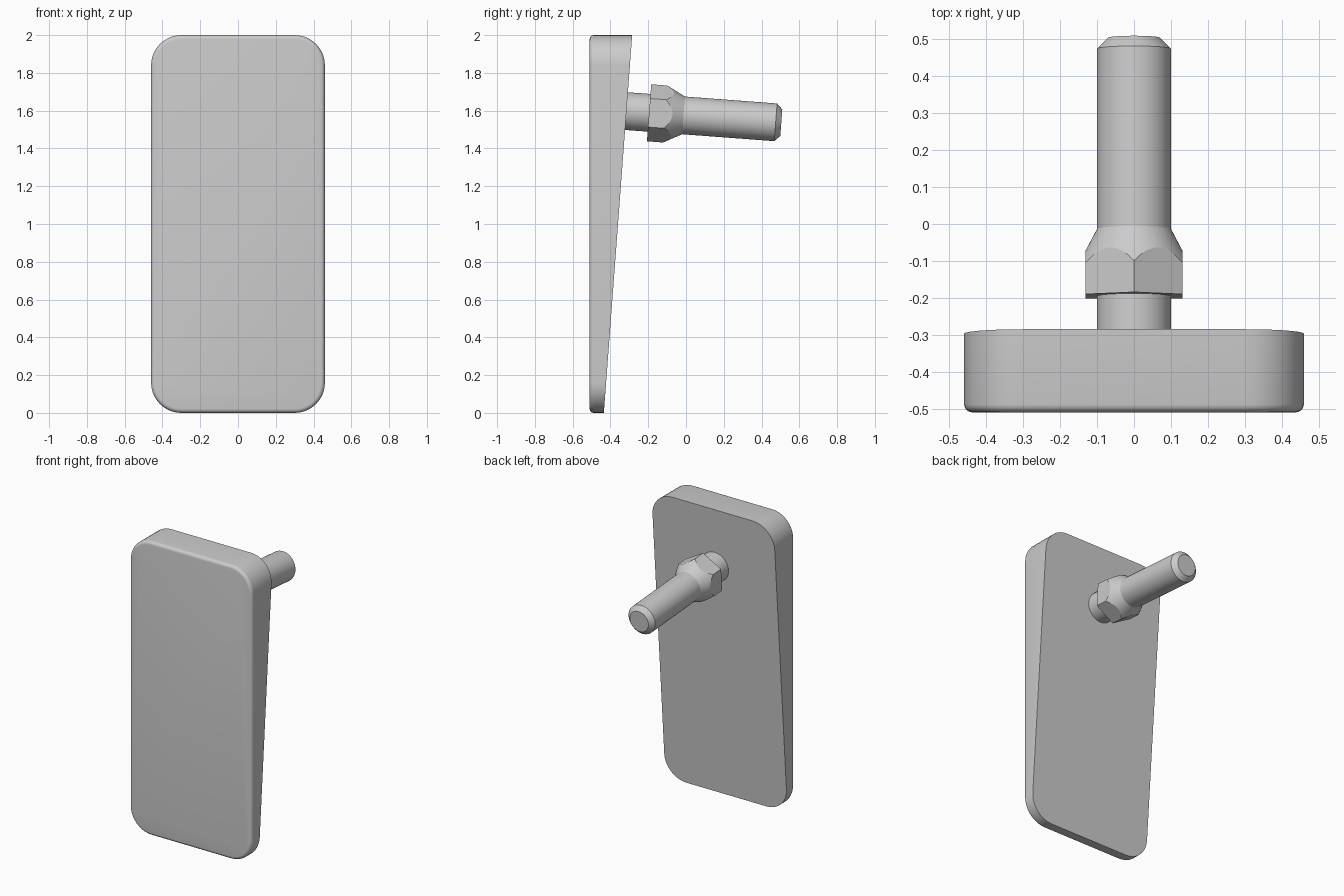
import bpy, bmesh, math
from mathutils import Matrix, Vector

cube = bpy.data.objects.get("Cube")
if cube:
    bpy.data.objects.remove(cube, do_unlink=True)

GREY = (0.6, 0.6, 0.6, 1.0)
grey = bpy.data.materials.new("plain_grey")
grey.use_nodes = True
grey.diffuse_color = GREY
grey.node_tree.nodes["Principled BSDF"].inputs["Base Color"].default_value = GREY

SLOPE = 0.075                      # taper of the wedge, also the stud's tilt
FRONT, BACK_LOW = -0.51, -0.435    # y of the front face, and of the back at z = 0
HALF_W, HEIGHT, CORNER, FILLET = 0.46, 2.0, 0.16, 0.022
SEGMENTS = 48


def loft(name, rings, place=Matrix()):
    """Skin a stack of equal-length rings, cap both ends and shade smooth."""
    bm = bmesh.new()
    loops = [[bm.verts.new(place @ Vector(p)) for p in ring] for ring in rings]
    n = len(loops[0])
    for a, b in zip(loops, loops[1:]):
        for i in range(n):
            j = (i + 1) % n
            bm.faces.new((a[i], a[j], b[j], b[i]))
    bm.faces.new(loops[0])
    bm.faces.new(loops[-1])
    bmesh.ops.recalc_face_normals(bm, faces=bm.faces)
    mesh = bpy.data.meshes.new(name)
    bm.to_mesh(mesh)
    bm.free()
    mesh.materials.append(grey)
    obj = bpy.data.objects.new(name, mesh)
    bpy.context.collection.objects.link(obj)
    bpy.ops.object.select_all(action='DESELECT')
    obj.select_set(True)
    bpy.context.view_layer.objects.active = obj
    bpy.ops.object.shade_smooth_by_angle(angle=math.radians(25))
    return obj


def outline(inset, y_at):
    """Rounded rectangle facing the front, with y given by height."""
    steps, r = 10, CORNER - inset
    ring = []
    for q, (sx, sz) in enumerate([(1, 1), (-1, 1), (-1, -1), (1, -1)]):
        for k in range(steps + 1):
            a = math.pi / 2 * (q + k / steps)
            x = sx * (HALF_W - CORNER) + r * math.cos(a)
            z = HEIGHT / 2 + sz * (HEIGHT / 2 - CORNER) + r * math.sin(a)
            ring.append((x, y_at(z), z))
    return ring


# Wedge plate: filleted front edge, sloping back
rings = []
for k in range(6):
    a = math.pi / 2 * k / 5
    y = FRONT + FILLET * (1 - math.cos(a))
    rings.append(outline(FILLET * (1 - math.sin(a)), lambda z, y=y: y))
rings.append(outline(0, lambda z: BACK_LOW + SLOPE * z))
loft("wedge_plate", rings)

# Stud axis runs square to the sloping back; local z points rearward
axis = Vector((0, 1, -SLOPE))
tilt = Matrix.Rotation(-math.pi / 2 - math.atan(SLOPE), 4, 'X')
place = Matrix.Translation((0, 0, 1.574)) @ tilt


def round_ring(r, t):
    turns = [math.tau * i / SEGMENTS for i in range(SEGMENTS)]
    return [(r * math.cos(a), r * math.sin(a), t) for a in turns]


# Stud with chamfered tip
SHAFT = 0.1
stud = [(SHAFT, -0.32), (SHAFT, 0.476), (0.07, 0.506)]
loft("stud", [round_ring(r, t) for r, t in stud], place)

# Hexagonal collar whose rear is turned down to a cone
APOTHEM, COLLAR_FRONT, CONE_END, CONE_RATE = 0.131, -0.196, -0.013, 1.9
front, shoulder, rear = [], [], []
for i in range(SEGMENTS):
    a = math.tau * i / SEGMENTS
    off = (a + math.pi / 6) % (math.pi / 3) - math.pi / 6
    r = APOTHEM / math.cos(off)
    c, s = math.cos(a), math.sin(a)
    front.append((r * c, r * s, COLLAR_FRONT))
    shoulder.append((r * c, r * s, CONE_END - CONE_RATE * (r - SHAFT)))
    rear.append((SHAFT * c, SHAFT * s, CONE_END))
loft("hex_collar", [front, shoulder, rear], place)
